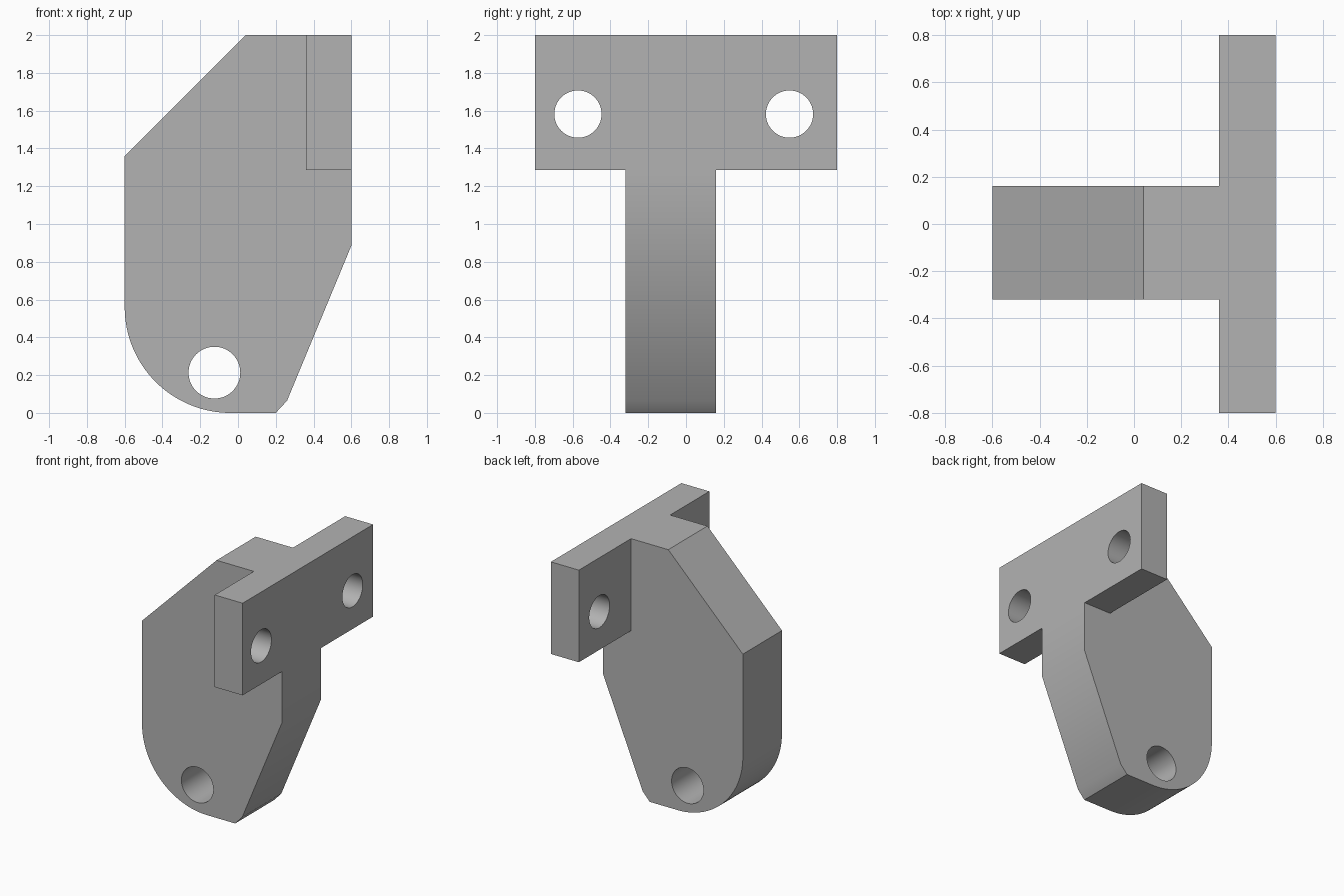
import bpy, bmesh, math
from mathutils import Matrix

cube = bpy.data.objects.get("Cube")
if cube:
    bpy.data.objects.remove(cube, do_unlink=True)

grey = bpy.data.materials.new("plain_grey")
grey.use_nodes = True
colour = (0.45, 0.45, 0.45, 1)
grey.diffuse_color = colour
grey.node_tree.nodes["Principled BSDF"].inputs["Base Color"].default_value = colour


def make_object(name, bm):
    bmesh.ops.recalc_face_normals(bm, faces=bm.faces)
    mesh = bpy.data.meshes.new(name)
    bm.to_mesh(mesh)
    bm.free()
    mesh.materials.append(grey)
    obj = bpy.data.objects.new(name, mesh)
    bpy.context.collection.objects.link(obj)
    return obj


def prism(name, outline, y0, y1):
    """Extrude an (x, z) outline along y."""
    bm = bmesh.new()
    face = bm.faces.new([bm.verts.new((x, y0, z)) for x, z in outline])
    new = bmesh.ops.extrude_face_region(bm, geom=[face])["geom"]
    verts = [v for v in new if isinstance(v, bmesh.types.BMVert)]
    bmesh.ops.translate(bm, verts=verts, vec=(0, y1 - y0, 0))
    return make_object(name, bm)


def drill(name, centre, radius, axis):
    """Long cylinder used as a hole cutter."""
    turn = Matrix.Rotation(math.pi / 2, 4, axis)
    bm = bmesh.new()
    bmesh.ops.create_cone(bm, cap_ends=True, segments=64, radius1=radius,
                          radius2=radius, depth=1,
                          matrix=Matrix.Translation(centre) @ turn)
    return make_object(name, bm)


def combine(target, tool, operation):
    mod = target.modifiers.new(tool.name, "BOOLEAN")
    mod.operation = operation
    mod.solver = "EXACT"
    mod.object = tool
    bpy.context.view_layer.objects.active = target
    bpy.ops.object.modifier_apply(modifier=mod.name)
    bpy.data.objects.remove(tool, do_unlink=True)


# Web with a rounded lower corner
R, STEPS = 0.56, 32
arc = [(R - 0.6 - R * math.cos(a), R - R * math.sin(a))
       for a in (math.pi / 2 * i / STEPS for i in range(STEPS + 1))]
outline = arc + [(0.2, 0), (0.26, 0.065), (0.6, 0.885),
                 (0.6, 2), (0.04, 2), (-0.6, 1.36)]
bracket = prism("bracket", outline, -0.32, 0.16)

# Mounting plate joined to the web
plate = prism("mounting_plate",
              [(0.36, 1.285), (0.6, 1.285), (0.6, 2), (0.36, 2)], -0.8, 0.8)
combine(bracket, plate, "UNION")

# Pivot hole and two mounting holes
combine(bracket, drill("pivot_hole", (-0.125, -0.08, 0.213), 0.137, "X"), "DIFFERENCE")
for y in (-0.572, 0.548):
    combine(bracket, drill("mounting_hole", (0.48, y, 1.582), 0.125, "Y"), "DIFFERENCE")

# Smooth curved walls, sharp edges kept
bpy.ops.object.select_all(action="DESELECT")
bracket.select_set(True)
bpy.context.view_layer.objects.active = bracket
bpy.ops.object.shade_smooth_by_angle(angle=math.radians(30))
